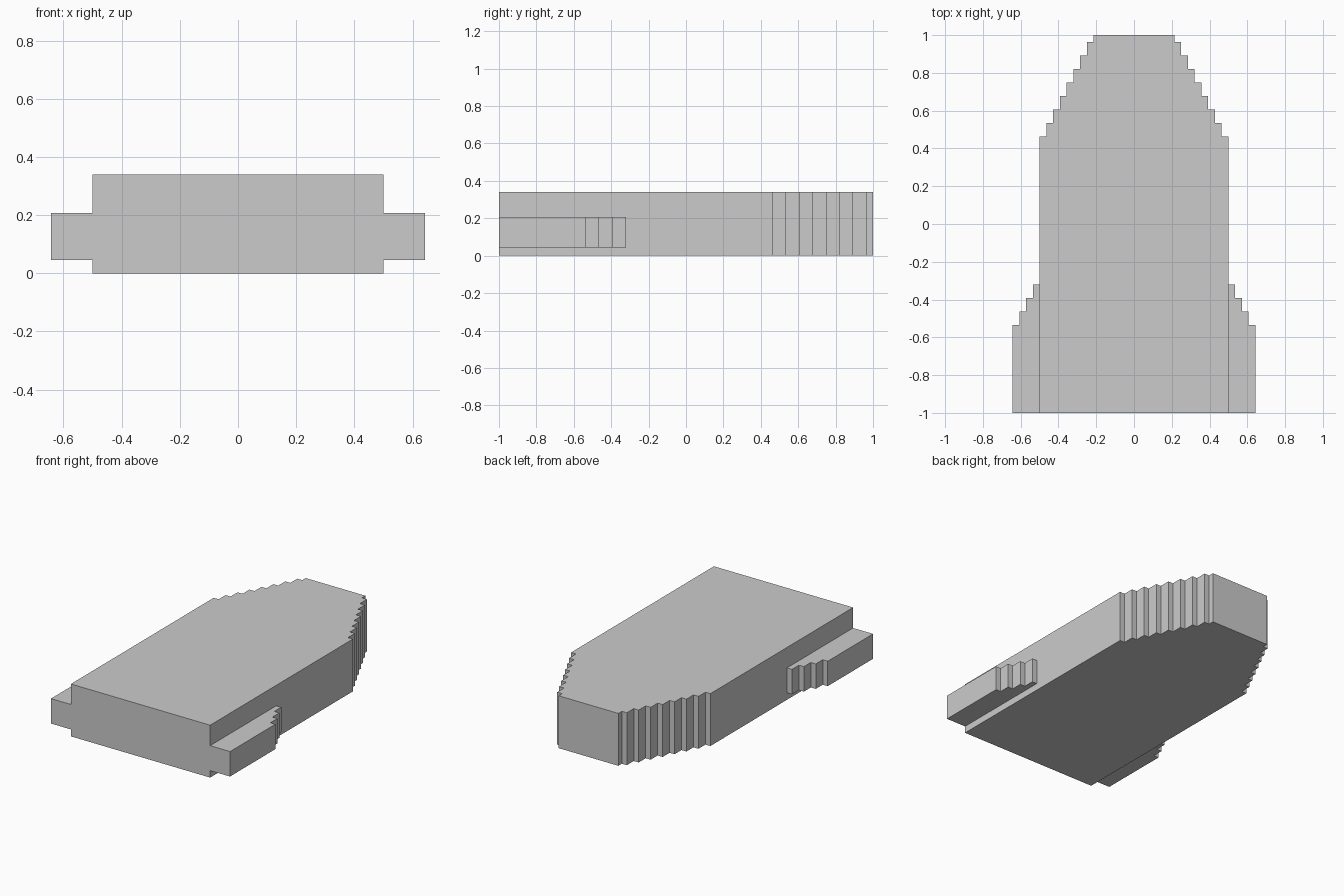
import bpy, bmesh

if "Cube" in bpy.data.objects:
    bpy.data.objects.remove(bpy.data.objects["Cube"])

U = 1 / 28  # stair grid unit


def stairs(x, y, steps, last_y):
    """Outline points stepping inward one unit per two units of length."""
    pts = []
    for i in range(steps):
        pts += [(x - i, y + 2 * i), (x - i - 1, y + 2 * i)]
    return pts + ([(x - steps, last_y)] if last_y is not None else [])


def prism(name, outline, z0, z1):
    """Extrude a flat outline (in grid units) from z0 to z1."""
    bm = bmesh.new()
    face = bm.faces.new([bm.verts.new((x * U, y * U, z0)) for x, y in outline])
    top = bmesh.ops.extrude_face_region(bm, geom=[face])["geom"]
    bmesh.ops.translate(bm, vec=(0, 0, z1 - z0),
                        verts=[v for v in top if isinstance(v, bmesh.types.BMVert)])
    bmesh.ops.recalc_face_normals(bm, faces=bm.faces)
    mesh = bpy.data.meshes.new(name)
    bm.to_mesh(mesh)
    bm.free()
    obj = bpy.data.objects.new(name, mesh)
    bpy.context.collection.objects.link(obj)
    return obj


# Main body: straight sides with a stepped taper towards the back
right = [(14, -28)] + stairs(14, 13, 8, 28)
prism("main_body", right + [(-x, y) for x, y in reversed(right)], 0, 0.34)

# Side ledges: stepped strips flush with the front, mirrored across x
ledge = prism("side_ledges", [(14, -28), (18, -28)] + stairs(18, -15, 4, None), 0.045, 0.207)
ledge.modifiers.new("mirror", "MIRROR").use_axis[0] = True
